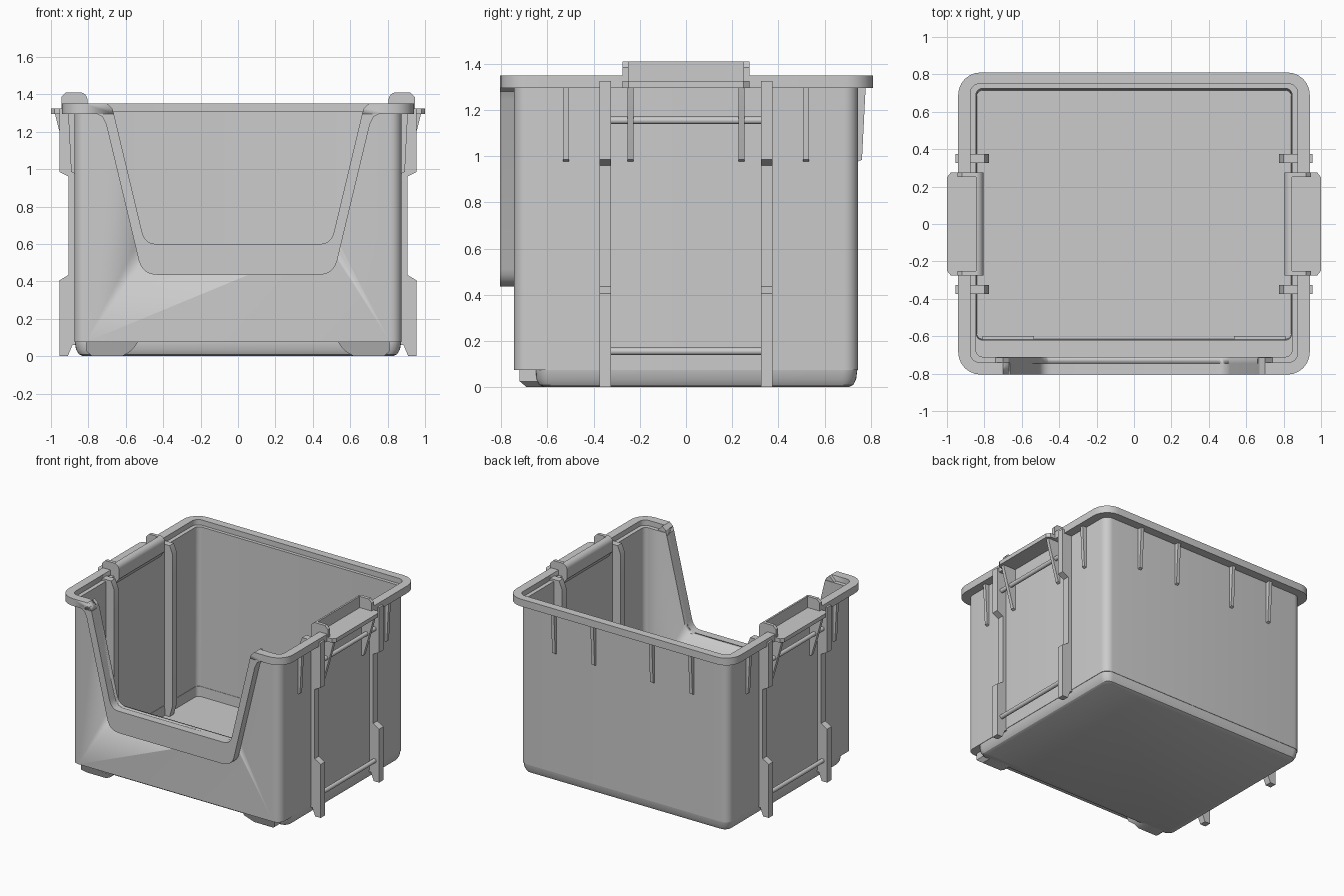
import bpy, bmesh
from math import sin, cos, pi

if "Cube" in bpy.data.objects:
    bpy.data.objects.remove(bpy.data.objects["Cube"])


def make(name, bm, mirror=False):
    bmesh.ops.remove_doubles(bm, verts=bm.verts, dist=1e-5)
    bmesh.ops.recalc_face_normals(bm, faces=bm.faces)
    me = bpy.data.meshes.new(name)
    bm.to_mesh(me)
    bm.free()
    ob = bpy.data.objects.new(name, me)
    bpy.context.collection.objects.link(ob)
    if mirror:
        m = ob.modifiers.new("Mirror", 'MIRROR')
        m.use_mirror_merge = False
    return ob


def loft(bm, rings, caps=True, closed=False):
    vs = [[bm.verts.new(p) for p in r] for r in rings]
    n = len(vs[0])
    pairs = list(zip(vs, vs[1:])) + ([(vs[-1], vs[0])] if closed else [])
    for a, b in pairs:
        for i in range(n):
            j = (i + 1) % n
            bm.faces.new((a[i], a[j], b[j], b[i]))
    if caps:
        bm.faces.new(vs[0])
        bm.faces.new(vs[-1])


def prism(name, pts, axis, spans, mirror=True):
    """Extrude a 2D profile along an axis over each (start, end) span."""
    put = {'x': lambda p, d: (d, p[0], p[1]),
           'y': lambda p, d: (p[0], d, p[1]),
           'z': lambda p, d: (p[0], p[1], d)}[axis]
    bm = bmesh.new()
    for a, b in spans:
        loft(bm, [[put(p, a) for p in pts], [put(p, b) for p in pts]])
    return make(name, bm, mirror)


def ring(hx, y0, y1, r, z, n=6):
    out = []
    for k, (cx, cy) in enumerate([(hx - r, y1 - r), (r - hx, y1 - r),
                                  (r - hx, y0 + r), (hx - r, y0 + r)]):
        for i in range(n + 1):
            a = (k + i / n) * pi / 2
            out.append((cx + r * cos(a), cy + r * sin(a), z))
    return out


def both(c, w):
    return [(c - w, c + w), (-c - w, -c + w)]


# Bin shell: outside up, over the rim, down the inside to the stepped floor
bm = bmesh.new()
loft(bm, [ring(*a) for a in [
    (.83, -.61, .705, .04, 0), (.85, -.635, .725, .05, .01),
    (.866, -.648, .737, .06, .035), (.872, -.65, .742, .06, .075),
    (.875, -.745, .745, .06, .075), (.875, -.745, .745, .06, 1.295),
    (.94, -.805, .81, .12, 1.295), (.94, -.805, .81, .12, 1.35),
    (.875, -.74, .75, .05, 1.35), (.875, -.74, .75, .05, 1.31),
    (.845, -.71, .725, .035, 1.31), (.845, -.71, .72, .035, .105),
    (.842, -.62, .717, .03, .105), (.84, -.615, .715, .03, .03)]])
shell = make("bin_shell", bm)


# Front opening: inner edge and outer edge of the raised lip
def half_edge(top, a, c, b, n=6):
    curve = []
    for i in range(n + 1):
        t = i / n
        curve.append(tuple((1 - t) ** 2 * a[k] + 2 * t * (1 - t) * c[k] + t * t * b[k]
                           for k in (0, 1)))
    half = top + curve
    return half + [(-x, z) for x, z in reversed(half)]


inner = half_edge([(.70, 1.35), (.672, 1.325), (.66, 1.28)],
                  (.512, .66), (.495, .60), (.44, .60))
outer = half_edge([(.755, 1.295), (.725, 1.28), (.705, 1.24)],
                  (.53, .51), (.51, .435), (.43, .435))
bm = bmesh.new()
sections = [[(i[0], -.805, i[1]), (o[0], -.805, o[1]),
             (o[0], -.715, o[1]), (i[0], -.715, i[1])] for i, o in zip(inner, outer)]
loft(bm, sections)
make("front_opening_lip", bm)

front_cut = prism("front_cutter", [(.70, 1.45)] + inner + [(-.70, 1.45)], 'y',
                  [(-.9, -.66)], False)
handle_cut = prism("handle_cutter", [(.83, 1.32), (1.1, 1.32), (1.1, 1.5), (.83, 1.5)],
                   'y', [(-.26, .26)])
for c in (front_cut, handle_cut):
    c.hide_render = True
    c.display_type = 'WIRE'
    m = shell.modifiers.new("Cut", 'BOOLEAN')
    m.operation = 'DIFFERENCE'
    m.solver = 'EXACT'
    m.object = c

# Handles: rounded grip wall, end tabs and outer tray
arc = [(.845 - .04 * sin(i * pi / 12), 1.37 + .04 * cos(i * pi / 12)) for i in range(7)]
prism("handle_grip", arc + [(.805, 1.30), (.845, 1.25)], 'y', [(-.275, .275)])
prism("handle_end_tab", [(.84, 1.30), (.84, 1.41), (.92, 1.41), (.945, 1.385), (.945, 1.30)],
      'y', both(.2625, .0125))
prism("handle_tray", [(.83, -.275), (.98, -.275), (1, -.25), (1, .25), (.98, .275), (.83, .275)],
      'z', [(1.295, 1.325)])

# Stacking straps running through both side walls
prism("side_strap", [(.80, .03), (.775, .12), (.775, 1.26), (.80, 1.325), (.955, 1.325),
                     (.955, .985), (.905, .96), (.905, .435), (.955, .405), (.955, 0),
                     (.91, 0), (.885, .06), (.86, .06), (.85, .03)], 'y', both(.35, .025))

# Rods between the straps
for label, z in (("upper", 1.155), ("lower", .155)):
    prism(label + "_side_rod",
          [(.915 + .016 * cos(i * pi / 8), z + .016 * sin(i * pi / 8)) for i in range(16)],
          'y', [(-.33, .33)])

# Stiffening ribs under the rim and gussets under the handle tray
prism("handle_gusset", [(.86, 1.30), (.98, 1.30), (.96, 1.22), (.892, .985), (.86, .97)],
      'y', both(.24, .0125))
prism("side_rib", [(.86, 1.30), (.908, 1.30), (.892, .985), (.86, .97)],
      'y', both(.52, .0125))
prism("back_rib", [(.73, 1.30), (.778, 1.30), (.762, .985), (.73, .97)],
      'x', [(.2325, .2575), (.5625, .5875)])

# Front feet under the overhanging lower edge
foot = prism("front_foot", [(.535, .076), (.555, .045), (.585, .018), (.62, 0), (.78, 0),
                            (.81, .025), (.81, .076)], 'y', [(-.72, -.60)])
for v in foot.data.vertices:
    if v.co.y < -.7 and v.co.z < .02:
        v.co.y += .03

# Smooth the rounded areas, keep hard edges
for ob in bpy.context.collection.objects:
    ob.select_set(True)
bpy.context.view_layer.objects.active = shell
bpy.ops.object.shade_smooth_by_angle()
